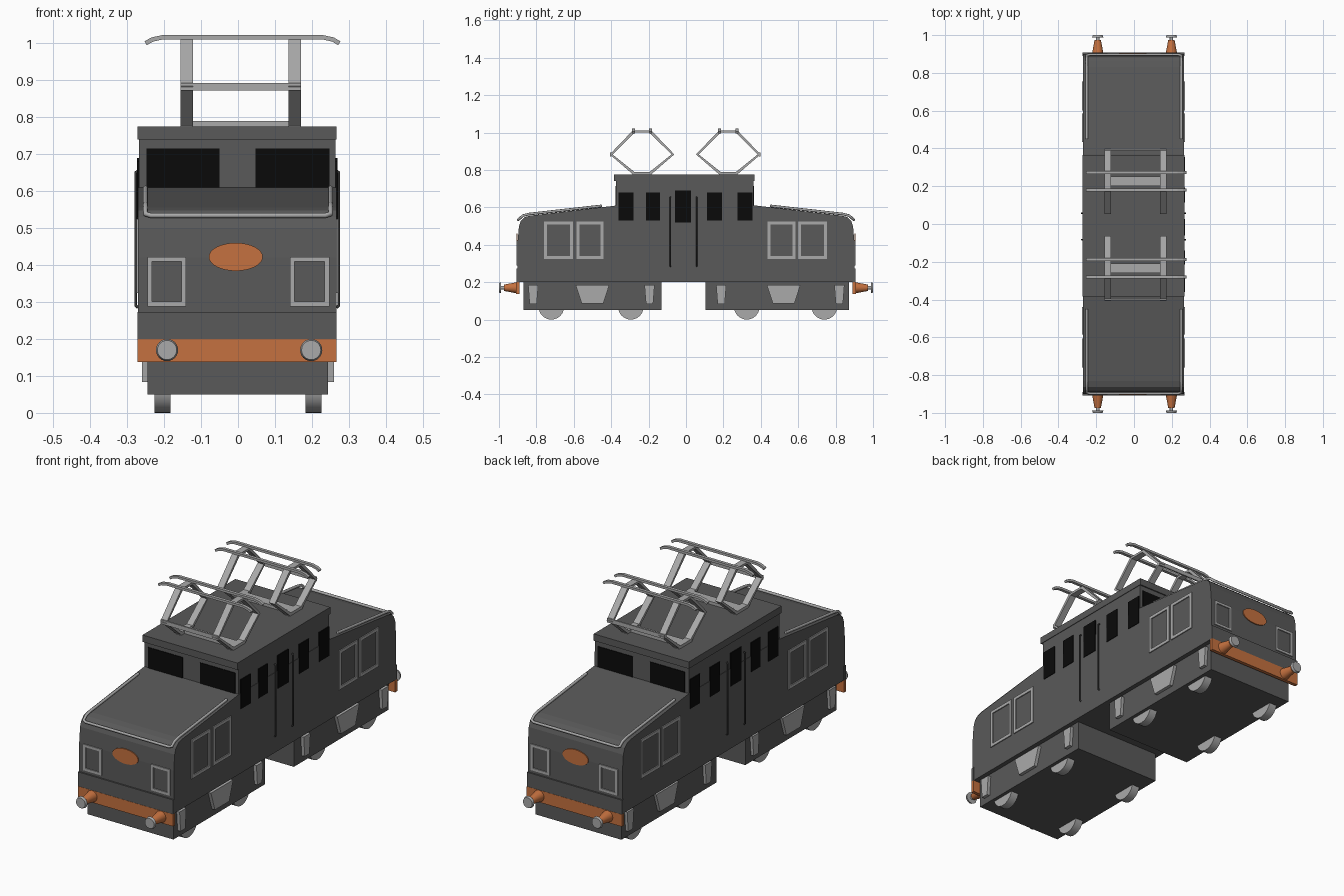
import bpy, bmesh, math
from mathutils import Vector

cube = bpy.data.objects.get("Cube")
if cube:
    bpy.data.objects.remove(cube, do_unlink=True)


def material(name, rgb):
    m = bpy.data.materials.new(name)
    m.use_nodes = True
    m.diffuse_color = (*rgb, 1)
    m.node_tree.nodes["Principled BSDF"].inputs["Base Color"].default_value = (*rgb, 1)
    return m


GREY = material("dark grey", (0.1, 0.1, 0.1))
RAIL = material("charcoal", (0.04, 0.04, 0.04))
LIGHT = material("light grey", (0.4, 0.4, 0.4))
ORANGE = material("orange", (0.56, 0.165, 0.05))
BLACK = material("black", (0.003, 0.003, 0.003))


def finish(name, bm, mat, smooth=False):
    bmesh.ops.recalc_face_normals(bm, faces=bm.faces)
    me = bpy.data.meshes.new(name)
    bm.to_mesh(me)
    bm.free()
    ob = bpy.data.objects.new(name, me)
    bpy.context.collection.objects.link(ob)
    me.materials.append(mat)
    if smooth:
        bpy.ops.object.select_all(action="DESELECT")
        ob.select_set(True)
        bpy.context.view_layer.objects.active = ob
        bpy.ops.object.shade_smooth_by_angle(angle=math.radians(40))
    return ob


def box(name, x, y, z, mat):
    """Box from (min, max) ranges."""
    bm = bmesh.new()
    bmesh.ops.create_cube(bm, size=1)
    for v in bm.verts:
        v.co = [(r[0] + r[1]) / 2 + c * (r[1] - r[0]) for r, c in zip((x, y, z), v.co)]
    return finish(name, bm, mat)


def prism(name, outline, depth, mat, axis="x"):
    """Extrude an outline: (y, z) along x, or (x, z) along y."""
    bm = bmesh.new()
    place = (lambda a, b: (depth[0], a, b)) if axis == "x" else (lambda a, b: (a, depth[0], b))
    face = bm.faces.new([bm.verts.new(place(a, b)) for a, b in outline])
    d = depth[1] - depth[0]
    move = Vector((d, 0, 0) if axis == "x" else (0, d, 0))
    new = bmesh.ops.extrude_face_region(bm, geom=[face], use_keep_orig=True)["geom"]
    bmesh.ops.translate(bm, vec=move, verts=[g for g in new if isinstance(g, bmesh.types.BMVert)])
    return finish(name, bm, mat)


def frame(name, a, b, depth, mat, axis, t=0.016):
    """Rectangular border lying on a wall."""
    (a0, a1), (b0, b1) = a, b
    bm = bmesh.new()
    place = (lambda p, q, d: (d, p, q)) if axis == "x" else (lambda p, q, d: (p, d, q))
    rings = []
    for d in depth:
        for i in (0, t):
            pts = [(a0 + i, b0 + i), (a1 - i, b0 + i), (a1 - i, b1 - i), (a0 + i, b1 - i)]
            rings.append([bm.verts.new(place(p, q, d)) for p, q in pts])
    for r, s in ((0, 1), (2, 3), (0, 2), (1, 3)):
        for i in range(4):
            j = (i + 1) % 4
            bm.faces.new((rings[r][i], rings[r][j], rings[s][j], rings[s][i]))
    return finish(name, bm, mat)


def cone(name, centre, r1, r2, length, axis, mat, n=24):
    """Cylinder or cone; r1 at the start and r2 at the end along the axis."""
    bm = bmesh.new()
    bmesh.ops.create_cone(bm, cap_ends=True, segments=n, radius1=r1, radius2=r2, depth=length)
    q = Vector((0, 0, 1)).rotation_difference(Vector(axis))
    for v in bm.verts:
        v.co = q @ v.co + Vector(centre)
    return finish(name, bm, mat, True)


def tube(name, points, radius, mat):
    cu = bpy.data.curves.new(name, "CURVE")
    cu.dimensions = "3D"
    cu.bevel_depth = radius
    cu.bevel_resolution = 2
    cu.use_fill_caps = True
    sp = cu.splines.new("POLY")
    sp.points.add(len(points) - 1)
    for p, co in zip(sp.points, points):
        p.co = (*co, 1)
    ob = bpy.data.objects.new(name, cu)
    bpy.context.collection.objects.link(ob)
    cu.materials.append(mat)


def strip(points, t):
    """Closed outline around a path with thickness t."""
    pts = [Vector(p) for p in points]
    left, right = [], []
    for i, p in enumerate(pts):
        d = (pts[min(i + 1, len(pts) - 1)] - pts[max(i - 1, 0)]).normalized()
        n = Vector((-d.y, d.x)) * t / 2
        left.append(p + n)
        right.append(p - n)
    return [tuple(p) for p in left + right[::-1]]


# Body: bonnets and cab
half = [(0.9, 0.2), (0.9, 0.42), (0.893, 0.5), (0.882, 0.53), (0.862, 0.548), (0.83, 0.556),
        (0.37, 0.61)]
hood = half + [(-y, z) for y, z in reversed(half)]
prism("body", hood, (-0.27, 0.266), GREY)
box("cab", (-0.268, 0.264), (-0.373, 0.36), (0.6, 0.745), GREY)
box("cab_roof", (-0.272, 0.267), (-0.385, 0.366), (0.74, 0.775), GREY)

# Side windows, bonnet panels and door rails
side_windows = [(-0.36, -0.28), (-0.215, -0.14), (0.113, 0.192), (0.275, 0.355)]
for s in (-1, 1):
    wall = -0.27 if s < 0 else 0.266
    skin = (wall - s * 0.002, wall + s * 0.003)
    for y in side_windows:
        box("side_window", skin, y, (0.53, 0.68), BLACK)
    box("door_window", skin, (-0.06, 0.027), (0.52, 0.69), BLACK)
    for y in ((-0.76, -0.605), (-0.585, -0.44), (0.435, 0.585), (0.6, 0.755)):
        frame("side_panel_frame", y, (0.325, 0.525), (wall, wall + s * 0.005), LIGHT, "x")
    for y in (-0.083, 0.057):
        tube("door_rail", [(wall, y, 0.285), (wall + s * 0.007, y, 0.29),
                           (wall + s * 0.007, y, 0.65), (wall, y, 0.655)], 0.004, RAIL)

# Both ends
for s in (-1, 1):
    end = s * 0.9
    skin = (end, end + s * 0.005)
    for x in ((-0.245, -0.14), (0.14, 0.247)):
        frame("end_panel_frame", x, (0.288, 0.422), skin, LIGHT, "y", 0.013)
    oval = [(-0.006 + 0.073 * math.cos(a * math.pi / 16), 0.422 + 0.038 * math.sin(a * math.pi / 16))
            for a in range(32)]
    prism("end_badge_plate", oval, skin, ORANGE, "y")
    cab_end = -0.373 if s < 0 else 0.36
    for x in ((-0.247, -0.05), (0.047, 0.247)):
        box("end_window", x, (cab_end, cab_end + s * 0.003), (0.605, 0.715), BLACK)
    box("end_plate", (-0.272, 0.267), (s * 0.89, s * 0.907), (0.2, 0.273), GREY)
    box("buffer_beam", (-0.272, 0.267), (s * 0.89, s * 0.908), (0.138, 0.2), ORANGE)
    # Grab rail around the bonnet edge
    rail = [(0.25, s * 0.45, 0.608), (0.25, s * 0.84, 0.564), (0.25, s * 0.872, 0.556),
            (0.25, s * 0.892, 0.538), (0.235, s * 0.897, 0.534)]
    tube("bonnet_rail", rail + [(-x, y, z) for x, y, z in reversed(rail)], 0.007, LIGHT)
    # Buffers
    for x in (-0.192, 0.198):
        cone("buffer_housing", (x, s * 0.938, 0.17), 0.03, 0.017, 0.07, (0, s, 0), ORANGE)
        cone("buffer_shaft", (x, s * 0.978, 0.17), 0.009, 0.009, 0.03, (0, s, 0), LIGHT, 12)
        cone("buffer_head", (x, s * 0.994, 0.17), 0.03, 0.026, 0.012, (0, s, 0), LIGHT)

# Bogies with axle boxes, springs and wheels
for y0, y1, wheels, pads, mid in (
        (-0.87, -0.13, (-0.72, -0.295), (-0.817, -0.195), -0.5),
        (0.105, 0.872, (0.325, 0.74), (0.188, 0.82), 0.522)):
    box("bogie", (-0.245, 0.243), (y0, y1), (0.05, 0.2), GREY)
    for s in (-1, 1):
        depth = (s * 0.235, s * 0.26)
        for p in pads:
            prism("axle_guard", [(p - 0.027, 0.185), (p + 0.027, 0.185), (p + 0.019, 0.083),
                                 (p - 0.019, 0.083)], depth, LIGHT)
        prism("spring_box", [(mid - 0.09, 0.185), (mid + 0.09, 0.185), (mid + 0.058, 0.087),
                             (mid - 0.058, 0.087)], depth, LIGHT)
        for y in wheels:
            cone("wheel", (s * 0.204, y, 0.068), 0.068, 0.068, 0.043, (1, 0, 0), LIGHT, 32)

# Pantographs
for c in (-0.235, 0.226):
    for x in (-0.139, 0.154):
        for s in (-1, 1):
            arm = [(c + s * 0.045, 0.783), (c + s * 0.165, 0.883), (c + s * 0.045, 1.005)]
            prism("pantograph_arm", strip(arm, 0.015), (x - 0.017, x + 0.017), LIGHT)
        box("pantograph_foot", (x - 0.017, x + 0.017), (c - 0.05, c + 0.05), (0.773, 0.79), LIGHT)
        box("pantograph_head", (x - 0.017, x + 0.017), (c - 0.05, c + 0.05), (1.0, 1.012), LIGHT)
    box("pantograph_base", (-0.13, 0.145), (c - 0.025, c + 0.025), (0.775, 0.79), LIGHT)
    outer = c + math.copysign(0.167, c)
    box("pantograph_crossbar", (-0.156, 0.171), (outer - 0.004, outer + 0.004), (0.872, 0.893), LIGHT)
    for s in (-1, 1):
        y = c + s * 0.046
        bow = [(-0.25, 1.0), (-0.232, 1.01), (-0.205, 1.016), (0.23, 1.016), (0.257, 1.01), (0.274, 1.0)]
        prism("contact_strip", strip(bow, 0.012), (y - 0.008, y + 0.008), LIGHT, "y")
